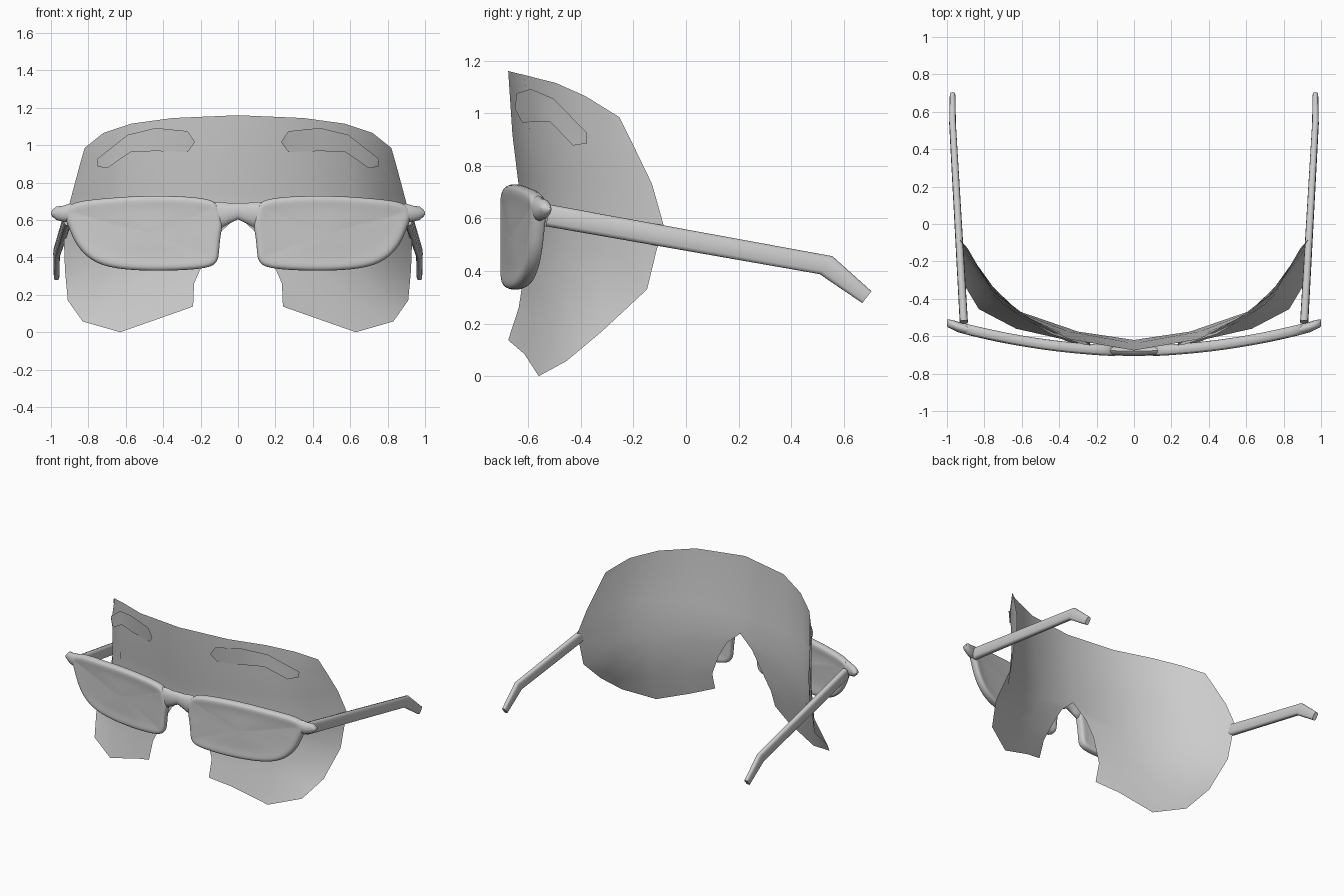
import bpy
from math import cos, sin, pi, copysign
from mathutils import Vector as V

if "Cube" in bpy.data.objects:
    bpy.data.objects.remove(bpy.data.objects["Cube"])


def part(name, verts, faces, subsurf=0, angle=50):
    """Half model on +x, mirrored to -x, smooth shaded."""
    me = bpy.data.meshes.new(name)
    me.from_pydata([tuple(v) for v in verts], [], faces)
    me.update()
    ob = bpy.data.objects.new(name, me)
    bpy.context.collection.objects.link(ob)
    ob.modifiers.new("mirror", 'MIRROR').merge_threshold = 0.0005
    if subsurf:
        s = ob.modifiers.new("smooth", 'SUBSURF')
        s.levels = s.render_levels = subsurf
    bpy.ops.object.select_all(action='DESELECT')
    ob.select_set(True)
    bpy.context.view_layer.objects.active = ob
    bpy.ops.object.shade_smooth_by_angle(angle=angle * pi / 180)
    return ob


def loft(name, rings, n=12, cap_start=True, power=1.0):
    """Skin of (super)ellipses, each given as (centre, axis_a, axis_b)."""
    verts, faces = [], []
    for c, a, b in rings:
        for i in range(n):
            u, v = (copysign(abs(f) ** power, f) for f in (cos(2 * pi * i / n), sin(2 * pi * i / n)))
            verts.append(V(c) + V(a) * u + V(b) * v)
    for r in range(len(rings) - 1):
        for i in range(n):
            j = (i + 1) % n
            faces.append((r * n + i, r * n + j, r * n + n + j, r * n + n + i))
    if cap_start:
        faces.append(tuple(reversed(range(n))))
    faces.append(tuple(range(len(verts) - n, len(verts))))
    return part(name, verts, faces)


def sheet(name, rows):
    n = len(rows[0])
    verts = [p for row in rows for p in row]
    faces = [(r * n + i, r * n + n + i, r * n + n + i + 1, r * n + i + 1)
             for r in range(len(rows) - 1) for i in range(n - 1)]
    return part(name, verts, faces, angle=80)


def front_y(x):
    return -0.679 + 0.145 * x * x


# Curved face sheet with a nose notch, rows from forehead to cheek
sheet("face_sheet", [
    [(0, -.676, 1.16), (.35, -.615, 1.145), (.57, -.496, 1.115), (.72, -.383, 1.065), (.82, -.254, .985)],
    [(0, -.660, .92), (.36, -.595, .93), (.59, -.490, .93), (.755, -.362, .92), (.847, -.206, .89)],
    [(0, -.638, .74), (.35, -.575, .76), (.61, -.475, .76), (.78, -.322, .75), (.89, -.129, .73)],
    [(0, -.62, .62), (.30, -.575, .60), (.62, -.465, .60), (.80, -.292, .58), (.93, -.085, .574)],
    [(.10, -.613, .53), (.34, -.572, .50), (.62, -.467, .48), (.80, -.305, .47), (.93, -.114, .47)],
    [(.165, -.611, .42), (.37, -.57, .38), (.62, -.475, .35), (.80, -.325, .33), (.925, -.148, .33)],
    [(.235, -.636, .26), (.41, -.585, .21), (.62, -.51, .18), (.79, -.41, .17), (.91, -.32, .17)],
    [(.24, -.676, .137), (.39, -.614, .084), (.63, -.56, 0), (.83, -.455, .057), (.87, -.388, .113)],
])

# Thin eyebrow patches just in front of the sheet
upper = [(.23, -.65, 1.016), (.27, -.644, 1.075), (.44, -.59, 1.092), (.59, -.504, 1.055), (.755, -.376, .925)]
lower = [(.27, -.622, .963), (.43, -.580, .968), (.57, -.515, .966), (.70, -.430, .877)]
brow = upper + lower + [(.75, -.376, .885)]
part("eyebrow", brow, [(0, 5, 1), (1, 5, 6, 2), (2, 6, 7, 3), (3, 7, 8, 4), (4, 8, 9)], angle=80)

# Framed lens: rounded rim with a slightly recessed pane, following the bend of the glasses
outline = [(.105, .67), (.125, .712), (.30, .73), (.50, .733), (.70, .718), (.90, .70), (.938, .635),
           (.905, .56), (.872, .47), (.79, .378), (.66, .335), (.44, .324), (.22, .333),
           (.112, .353), (.10, .42), (.095, .51), (.075, .59)]
n = len(outline)
section = ((.07, -.023), (.035, -.030), (0, -.027), (0, .027), (.035, .030), (.07, .023))
k = len(section)
verts, faces = [], []
for i, (x, z) in enumerate(outline):
    d = (V(outline[(i + 1) % n]) - V(outline[i - 1])).normalized()
    for inset, dy in section:                      # inward for a clockwise outline
        px = x + d.y * inset
        verts.append((px, front_y(px) + dy, z - d.x * inset))
mx, mz = .48, .53
verts += [(mx, front_y(mx) - .026, mz), (mx, front_y(mx) + .020, mz)]
for i in range(n):
    a, b = i * k, (i + 1) % n * k
    faces += [(a + j, b + j, b + j + 1, a + j + 1) for j in range(k - 1)]
    faces += [(a, k * n, b), (a + k - 1, b + k - 1, k * n + 1)]
part("framed_lens", verts, faces, subsurf=2, angle=80)

# Nose bridge joining the two lenses
loft("nose_bridge", [((x, front_y(x), z), (0, .026, 0), (0, 0, h)) for x, z, h in
                     ((0, .648, .044), (.05, .635, .056), (.095, .625, .072), (.14, .65, .045))],
     cap_start=False)

# Hinge block at the outer top corner of each lens
loft("hinge_block", [((x, front_y(x) + s, z), (0, w, 0), (0, 0, h)) for x, z, w, h, s in
                     ((.84, .65, .022, .035, 0), (.90, .637, .028, .050, 0), (.94, .634, .028, .041, 0),
                      (.972, .636, .025, .036, .004), (.992, .636, .022, .018, .004),
                      (1.0, .636, .018, .007, .004))])

# Temple arm with a bent ear tip; each ring given by its top and bottom edge
arm = []
for x, w, ty, tz, by, bz in ((.91, .022, -.515, .652, -.534, .57),
                             (.970, .018, .557, .456, .508, .388),
                             (.97, .015, .705, .323, .67, .278)):
    top, bot = V((x, ty, tz)), V((x, by, bz))
    arm.append(((top + bot) / 2, (w, 0, 0), (top - bot) / 2))
loft("temple_arm", arm, power=0.65)
